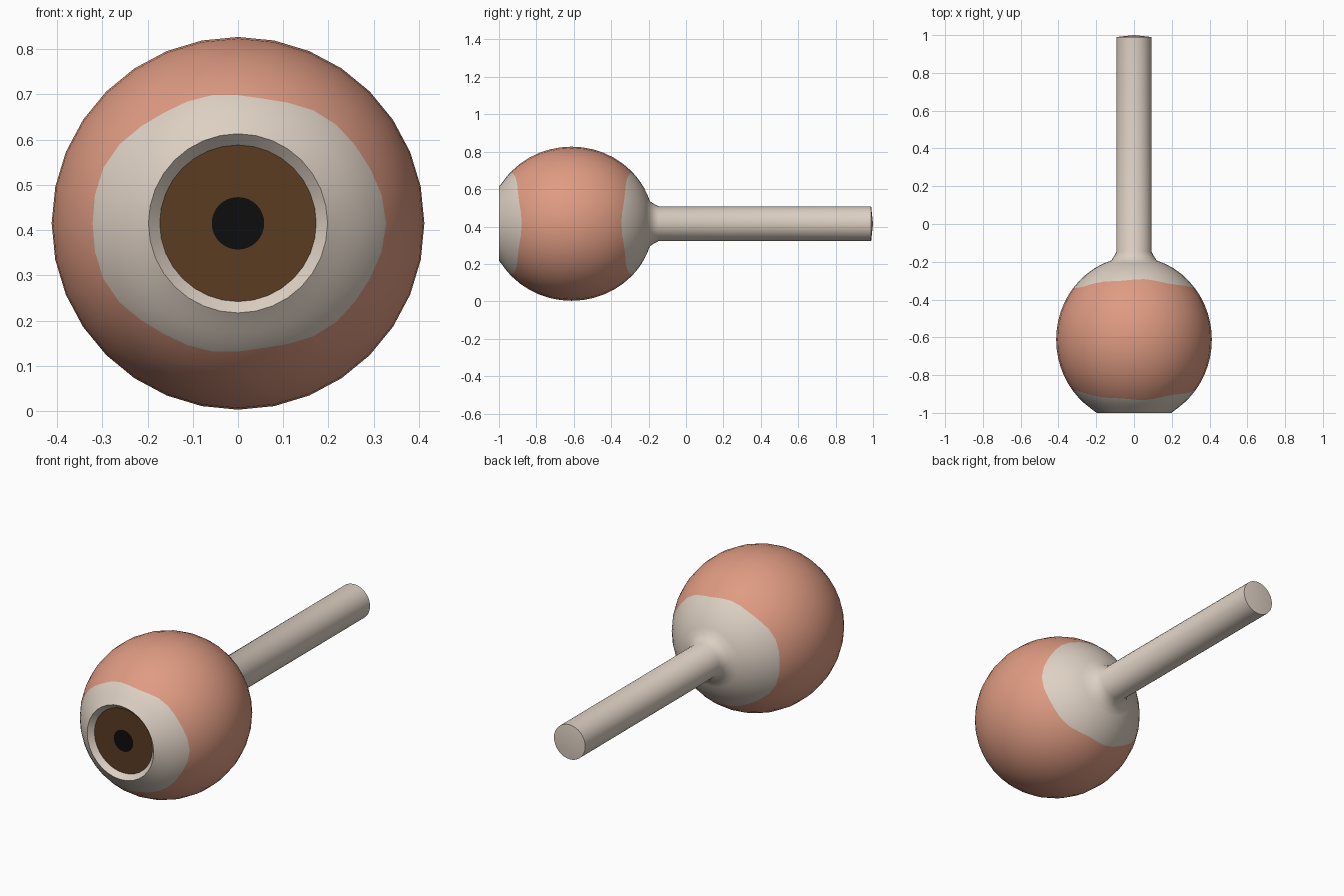
import bpy, bmesh, math

if "Cube" in bpy.data.objects:
    bpy.data.objects.remove(bpy.data.objects["Cube"])

SEG = 32
ZC, YC = 0.415, -0.612          # eye axis height, eyeball centre
R, B = 0.412, 0.438             # eyeball radius across and along the axis


def mat(name, col):
    m = bpy.data.materials.new(name)
    m.diffuse_color = (*col, 1)
    m.use_nodes = True
    m.node_tree.nodes["Principled BSDF"].inputs["Base Color"].default_value = m.diffuse_color
    return m


WHITE = mat("off white", (0.73, 0.635, 0.55))
FLESH = mat("flesh", (0.74, 0.33, 0.225))
BROWN = mat("iris brown", (0.10, 0.045, 0.016))
BLACK = mat("pupil black", (0.004, 0.004, 0.004))


def revolve(name, rings, mats, pick=lambda i: 0, start=None, end=None, sharp=40):
    """Loft rings, each a function theta -> (radius, y), around the eye axis."""
    bm = bmesh.new()
    loops = []
    for f in rings:
        loop = []
        for k in range(SEG):
            t = 2 * math.pi * k / SEG
            r, y = f(t)
            loop.append(bm.verts.new((r * math.sin(t), y, ZC + r * math.cos(t))))
        loops.append(loop)
    for i in range(len(loops) - 1):
        a, b = loops[i], loops[i + 1]
        for k in range(SEG):
            n = (k + 1) % SEG
            bm.faces.new((a[k], a[n], b[n], b[k])).material_index = pick(i)
    # optional closing fans
    for y, loop, idx, flip in ((start, loops[0], pick(0), False),
                               (end, loops[-1], pick(len(loops) - 2), True)):
        if y is not None:
            c = bm.verts.new((0, y, ZC))
            for k in range(SEG):
                p, q = loop[k], loop[(k + 1) % SEG]
                bm.faces.new((c, p, q) if flip else (c, q, p)).material_index = idx
    me = bpy.data.meshes.new(name)
    bm.to_mesh(me)
    bm.free()
    ob = bpy.data.objects.new(name, me)
    bpy.context.collection.objects.link(ob)
    for m in mats:
        me.materials.append(m)
    bpy.ops.object.select_all(action='DESELECT')
    ob.select_set(True)
    bpy.context.view_layer.objects.active = ob
    bpy.ops.object.mode_set(mode='EDIT')
    bpy.ops.mesh.select_all(action='SELECT')
    bpy.ops.mesh.normals_make_consistent(inside=False)
    bpy.ops.object.mode_set(mode='OBJECT')
    bpy.ops.object.shade_smooth_by_angle(angle=math.radians(sharp))
    return ob


def fixed(r, y):
    return lambda t: (r, y)


# Eyeball: three bands whose wavy borders separate white and flesh
def edge(t):
    d = 0.294 + 0.024 * math.cos(2 * t) + 0.004 * math.sin(7 * t)
    return math.acos(d / B)


def ball_ring(band, s):
    front, back = math.asin(0.198 / R), math.pi - math.asin(0.12 / R)

    def f(t):
        stops = (front, edge(t), math.pi - edge(t), back)
        p = stops[band] + (stops[band + 1] - stops[band]) * s
        return R * math.sin(p), YC - B * math.cos(p)
    return f


steps = (4, 12, 5)
rings = [ball_ring(b, j / n) for b, n in enumerate(steps) for j in range(n)]
rings.append(ball_ring(2, 1.0))
rings[0] = fixed(0.198, -1.0)
# recess around the iris, then the flare and the nerve stalk behind
recess = [fixed(0.173, -0.974)]
stalk = [fixed(0.104, -0.168), fixed(0.093, -0.147), fixed(0.093, 0.99)]
rings = recess + rings + stalk
revolve("eyeball_and_nerve", rings, [WHITE, FLESH],
        lambda i: 1 if 1 + steps[0] <= i < 1 + steps[0] + steps[1] else 0,
        end=1.0)

# Iris disc with inset pupil
revolve("iris_and_pupil", [fixed(0.173, -0.974), fixed(0.058, -0.974), fixed(0.03, -0.974)],
        [BROWN, BLACK], lambda i: i, end=-0.974)
iris = bpy.data.objects["iris_and_pupil"]
if iris.data.polygons[0].normal.y > 0:
    iris.data.flip_normals()
